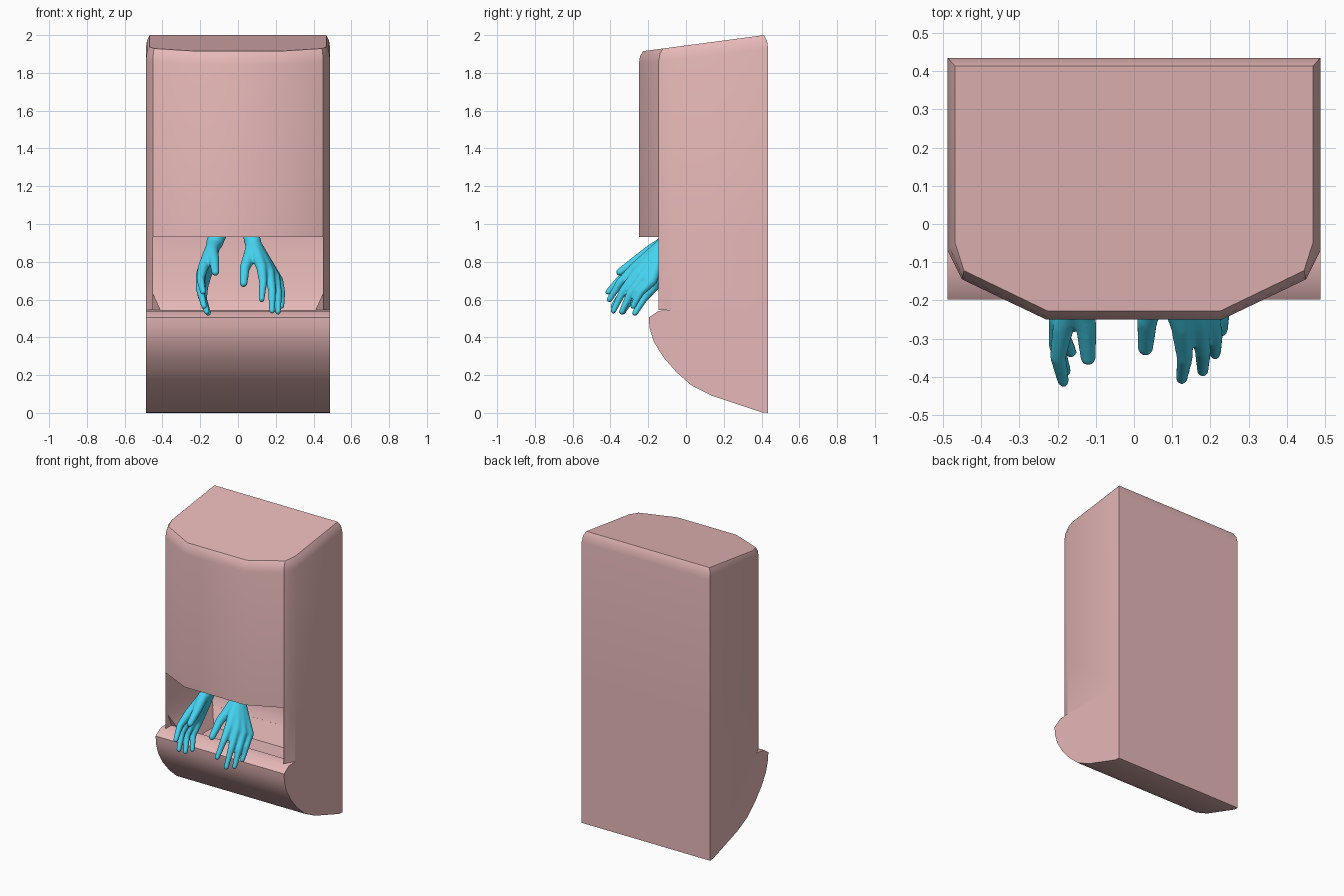
import bpy, bmesh
from mathutils import Vector

if "Cube" in bpy.data.objects:
    bpy.data.objects.remove(bpy.data.objects["Cube"])


def material(name, color):
    m = bpy.data.materials.new(name)
    m.diffuse_color = color
    m.use_nodes = True
    m.node_tree.nodes["Principled BSDF"].inputs["Base Color"].default_value = m.diffuse_color
    return m


def make_object(name, bm, mat=None):
    bmesh.ops.recalc_face_normals(bm, faces=bm.faces)
    me = bpy.data.meshes.new(name)
    bm.to_mesh(me)
    bm.free()
    ob = bpy.data.objects.new(name, me)
    bpy.context.collection.objects.link(ob)
    if mat:
        me.materials.append(mat)
    return ob


def loft(name, rings, mat=None):
    """Closed solid through rings of equal point count."""
    bm = bmesh.new()
    rows = [[bm.verts.new(p) for p in r] for r in rings]
    n = len(rows[0])
    for a, b in zip(rows, rows[1:]):
        for i in range(n):
            j = (i + 1) % n
            bm.faces.new((a[i], a[j], b[j], b[i]))
    bm.faces.new(rows[0][::-1])
    bm.faces.new(rows[-1])
    return make_object(name, bm, mat)


def activate(ob):
    bpy.ops.object.select_all(action='DESELECT')
    bpy.context.view_layer.objects.active = ob
    ob.select_set(True)


def apply_mod(ob, kind, **settings):
    m = ob.modifiers.new(kind, kind)
    for k, v in settings.items():
        setattr(m, k, v)
    activate(ob)
    bpy.ops.object.modifier_apply(modifier=m.name)


def boolean(ob, other, operation):
    apply_mod(ob, 'BOOLEAN', object=other, operation=operation, solver='EXACT')
    bpy.data.objects.remove(other)


def mirrored(half):
    return half + [(-x, y) for x, y in reversed(half)]


case_mat = material("case_red", (0.80, 0.48, 0.48, 1))
hand_mat = material("hand_blue", (0.06, 0.65, 0.87, 1))

# Base: curved lip profile extruded across the full width
profile = [(0.435, 0), (0.40, 0.003), (0.14, 0.09), (0.03, 0.145), (-0.05, 0.215),
           (-0.12, 0.295), (-0.17, 0.375), (-0.193, 0.45), (-0.197, 0.505),
           (-0.145, 0.54), (-0.08, 0.545), (0.435, 0.545)]
case = loft("dispenser_case", [[(x, y, z) for y, z in profile] for x in (-0.488, 0.488)], case_mat)

# Housing around the opening, with chamfered front corners
plan = mirrored([(0.488, 0.435), (0.488, -0.07), (0.45, -0.145)])
housing = loft("housing", [[(x, y, z) for x, y in plan] for z in (0.545, 0.93)])

# Bowed cover with softened, sloping top
outer = mirrored([(0.488, 0.435), (0.488, -0.07), (0.45, -0.145), (0.23, -0.25)])
inner = mirrored([(0.468, 0.413), (0.468, -0.05), (0.445, -0.122), (0.225, -0.228)])


def top_ring(t, drop):
    ring = []
    for (ax, ay), (bx, by) in zip(outer, inner):
        slope = 1.915 + (by + 0.228) * 0.132
        ring.append((ax + (bx - ax) * t, ay + (by - ay) * t, slope - drop))
    return ring


cover = loft("cover", [[(x, y, 0.93) for x, y in outer],
                       top_ring(0, 0.07), top_ring(0.3, 0.028), top_ring(1, 0)])

# Recess: square mouth narrowing to a funnel-shaped tray
def rect(w, y0, y1, z):
    return [(-w, y0, z), (w, y0, z), (w, y1, z), (-w, y1, z)]


mouth = loft("mouth", [rect(0.449, -0.4, 0.35, z) for z in (0.545, 0.93)])
tray = loft("tray", [rect(0.36, -0.06, 0.25, 0.43), rect(0.41, -0.08, 0.31, 0.546)])
side_fill = loft("funnel_fill", [
    [(-0.45, -0.08, 0.545), (-0.41, -0.08, 0.545), (-0.41, 0.31, 0.545), (0.41, 0.31, 0.545),
     (0.41, -0.08, 0.545), (0.45, -0.08, 0.545), (0.45, 0.351, 0.545), (-0.45, 0.351, 0.545)],
    [(-0.45, -0.12, 0.63), (-0.449, -0.12, 0.63), (-0.449, 0.35, 0.63), (0.449, 0.35, 0.63),
     (0.449, -0.12, 0.63), (0.45, -0.12, 0.63), (0.45, 0.351, 0.63), (-0.45, 0.351, 0.63)]])
boolean(housing, mouth, 'DIFFERENCE')
boolean(housing, side_fill, 'UNION')
boolean(case, tray, 'DIFFERENCE')
boolean(case, housing, 'UNION')
boolean(case, cover, 'UNION')
activate(case)
bpy.ops.object.shade_smooth_by_angle(angle=0.52)


# Hands: tapered capsules fused into a smooth skin
def capsule(bm, p, rp, q, rq):
    tmp = bmesh.new()
    for c, r in ((p, rp), (q, rq)):
        res = bmesh.ops.create_icosphere(tmp, subdivisions=2, radius=r)
        bmesh.ops.translate(tmp, verts=res['verts'], vec=c)
    pts = [v.co.copy() for v in tmp.verts]
    tmp.free()
    verts = [bm.verts.new(c) for c in pts]
    res = bmesh.ops.convex_hull(bm, input=verts)
    loose = [v for v in verts if not v.link_faces]
    bmesh.ops.delete(bm, geom=loose, context='VERTS')


def chain(bm, points):
    for (p, rp), (q, rq) in zip(points, points[1:]):
        capsule(bm, Vector(p), rp, Vector(q), rq)


def hand(name, arm, wrist, thumb, fingers, bulge):
    bm = bmesh.new()
    wrist, bulge = Vector(wrist), Vector(bulge)
    chain(bm, [(arm, 0.042), (wrist, 0.046)])
    chain(bm, [(wrist, 0.038), (thumb[0], 0.036), (thumb[1], 0.028), (thumb[2], 0.021)])
    knuckles = [Vector(k) for k, t in fingers]
    for k, t in fingers:
        k, t = Vector(k), Vector(t)
        base = wrist.lerp(k, 0.1)
        chain(bm, [(base, 0.038), (k, 0.029), (k.lerp(t, 0.5) + bulge, 0.022), (t, 0.016)])
    for a, b in zip(knuckles, knuckles[1:]):     # web between knuckles
        chain(bm, [(wrist.lerp((a + b) / 2, 0.5), 0.034), ((a + b) / 2, 0.025)])
    ob = make_object(name, bm, hand_mat)
    apply_mod(ob, 'REMESH', mode='VOXEL', voxel_size=0.006)
    apply_mod(ob, 'SMOOTH', factor=0.5, iterations=8)
    ob.data.shade_smooth()


hand("right_side_hand", (0.06, -0.06, 0.97), (0.08, -0.11, 0.90),
     [(0.065, -0.17, 0.84), (0.035, -0.25, 0.765), (0.03, -0.325, 0.685)],
     [((0.125, -0.27, 0.77), (0.125, -0.405, 0.60)),
      ((0.165, -0.255, 0.745), (0.18, -0.385, 0.54)),
      ((0.195, -0.225, 0.72), (0.212, -0.34, 0.535)),
      ((0.212, -0.18, 0.70), (0.23, -0.28, 0.565))], (0.008, -0.012, 0.006))
hand("left_side_hand", (-0.09, -0.06, 0.97), (-0.125, -0.11, 0.90),
     [(-0.14, -0.18, 0.86), (-0.125, -0.27, 0.80), (-0.12, -0.35, 0.745)],
     [((-0.185, -0.27, 0.77), (-0.185, -0.412, 0.64)),
      ((-0.195, -0.245, 0.735), (-0.18, -0.385, 0.565)),
      ((-0.195, -0.21, 0.70), (-0.165, -0.335, 0.535)),
      ((-0.185, -0.17, 0.67), (-0.158, -0.27, 0.528))], (-0.014, -0.005, 0.005))
